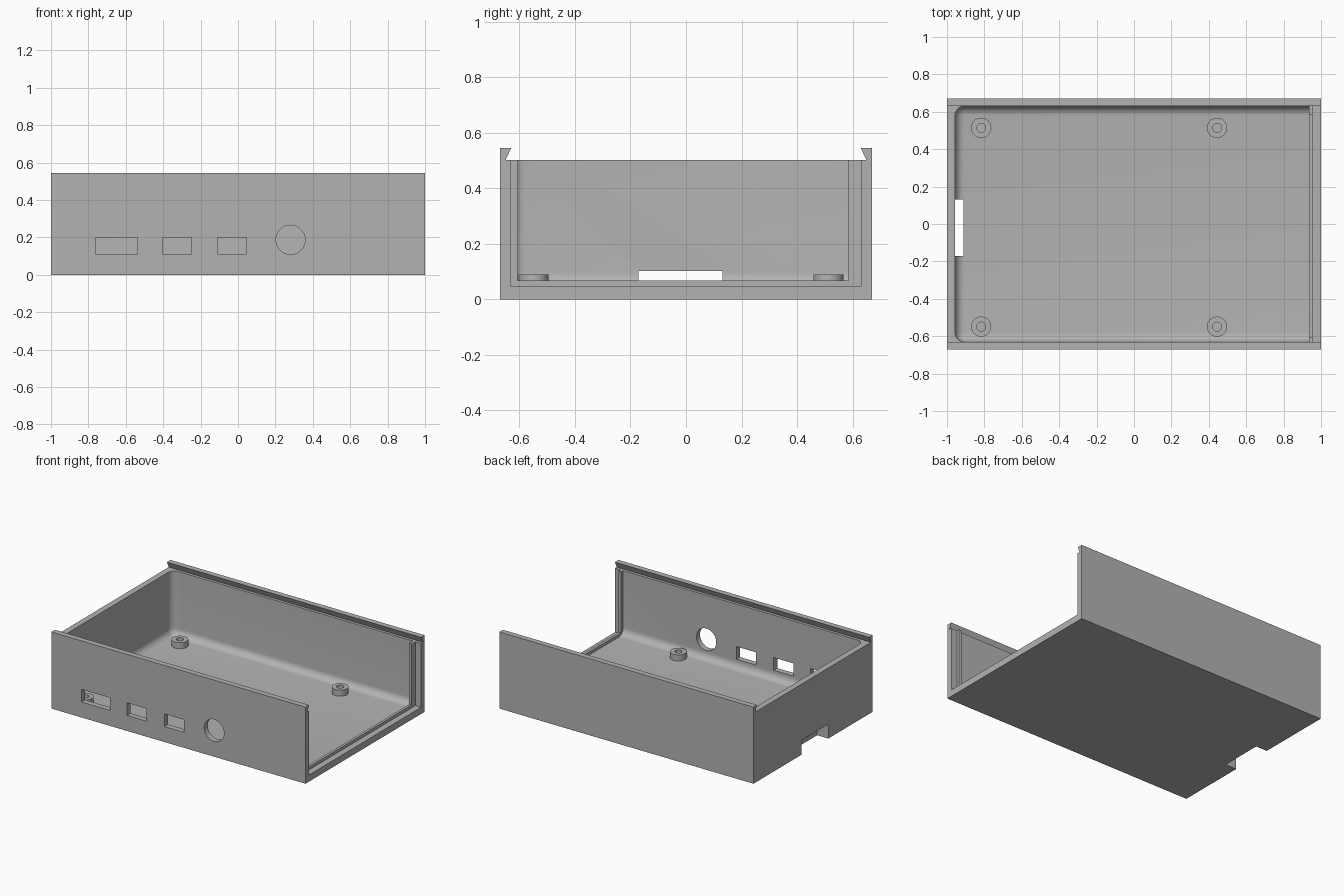
import bpy, bmesh, math

default = bpy.data.objects.get("Cube")
if default:
    bpy.data.objects.remove(default, do_unlink=True)

grey = bpy.data.materials.new("plain grey")
grey.use_nodes = True
colour = (0.45, 0.45, 0.45, 1)
grey.diffuse_color = colour
grey.node_tree.nodes["Principled BSDF"].inputs["Base Color"].default_value = colour


def finish(bm, name):
    bmesh.ops.recalc_face_normals(bm, faces=bm.faces)
    mesh = bpy.data.meshes.new(name)
    bm.to_mesh(mesh)
    bm.free()
    mesh.materials.append(grey)
    obj = bpy.data.objects.new(name, mesh)
    bpy.context.collection.objects.link(obj)
    return obj


def box_mesh(x0, x1, y0, y1, z0, z1):
    bm = bmesh.new()
    bmesh.ops.create_cube(bm, size=1)
    for v in bm.verts:
        v.co.x = x1 if v.co.x > 0 else x0
        v.co.y = y1 if v.co.y > 0 else y0
        v.co.z = z1 if v.co.z > 0 else z0
    return bm


def extrude(points, direction):
    bm = bmesh.new()
    face = bm.faces.new([bm.verts.new(p) for p in points])
    new = bmesh.ops.extrude_face_region(bm, geom=[face])["geom"]
    verts = [g for g in new if isinstance(g, bmesh.types.BMVert)]
    bmesh.ops.translate(bm, vec=direction, verts=verts)
    return bm


def circle(cx, cy, r, n=48):
    return [(cx + r * math.cos(math.tau * i / n), cy + r * math.sin(math.tau * i / n))
            for i in range(n)]


def cut(obj, cutter):
    cutter.hide_render = True
    mod = obj.modifiers.new("cut", "BOOLEAN")
    mod.operation = "DIFFERENCE"
    mod.solver = "EXACT"
    mod.object = cutter
    bpy.ops.object.select_all(action="DESELECT")
    bpy.context.view_layer.objects.active = obj
    obj.select_set(True)
    bpy.ops.object.modifier_apply(modifier=mod.name)
    bpy.data.objects.remove(cutter, do_unlink=True)


def smooth(obj):
    bpy.ops.object.select_all(action="DESELECT")
    bpy.context.view_layer.objects.active = obj
    obj.select_set(True)
    bpy.ops.object.shade_smooth_by_angle(angle=math.radians(30))


# Case block with the undercut groove for a sliding lid
half = [(0.67, 0), (0.67, 0.545), (0.63, 0.545), (0.65, 0.502)]
outline = half + [(-y, z) for y, z in reversed(half)]
case = finish(extrude([(-1, y, z) for y, z in outline], (2, 0, 0)), "case_body")

# Main cavity, rounded along the floor and in the closed-end corners
bm = box_mesh(-0.957, 0.936, -0.63, 0.63, 0.047, 0.52)
rounded = []
for e in bm.edges:
    a, b = (v.co for v in e.verts)
    on_floor = max(a.z, b.z) < 0.1
    at_open_end = min(a.x, b.x) > 0
    closed_corner = abs(a.z - b.z) > 0.1 and a.x < 0
    if (on_floor and not at_open_end) or closed_corner:
        rounded.append(e)
bmesh.ops.bevel(bm, geom=rounded, offset=0.05, segments=8, profile=0.5, affect="EDGES")
cut(case, finish(bm, "cavity_cutter"))

# Rib opening and panel recess at the open end, then the slot in the closed end
for bounds in [(0.9, 0.97, -0.607, 0.585, 0.068, 0.52),
               (0.955, 1.1, -0.63, 0.63, 0.047, 0.52),
               (-1.1, -0.912, -0.172, 0.132, -0.1, 0.102)]:
    cut(case, finish(box_mesh(*bounds), "opening_cutter"))

# Connector ports in the front wall
for x0, x1 in [(-0.762, -0.538), (-0.404, -0.249), (-0.11, 0.045)]:
    cut(case, finish(box_mesh(x0, x1, -0.8, -0.58, 0.11, 0.2), "port_cutter"))
ring = [(x, -0.8, z) for x, z in circle(0.281, 0.187, 0.078)]
cut(case, finish(extrude(ring, (0, 0.22, 0)), "round_port_cutter"))
smooth(case)

# Board standoffs with blind screw holes
for side, x in [("right", -0.817), ("left", 0.444)]:
    for end, y in [("front", -0.549), ("back", 0.514)]:
        post = finish(extrude([(px, py, 0.04) for px, py in circle(x, y, 0.054, 32)],
                              (0, 0, 0.05)), f"standoff_{end}_{side}")
        hole = finish(extrude([(px, py, 0.048) for px, py in circle(x, y, 0.024, 32)],
                              (0, 0, 0.1)), "screw_hole_cutter")
        cut(post, hole)
        smooth(post)
